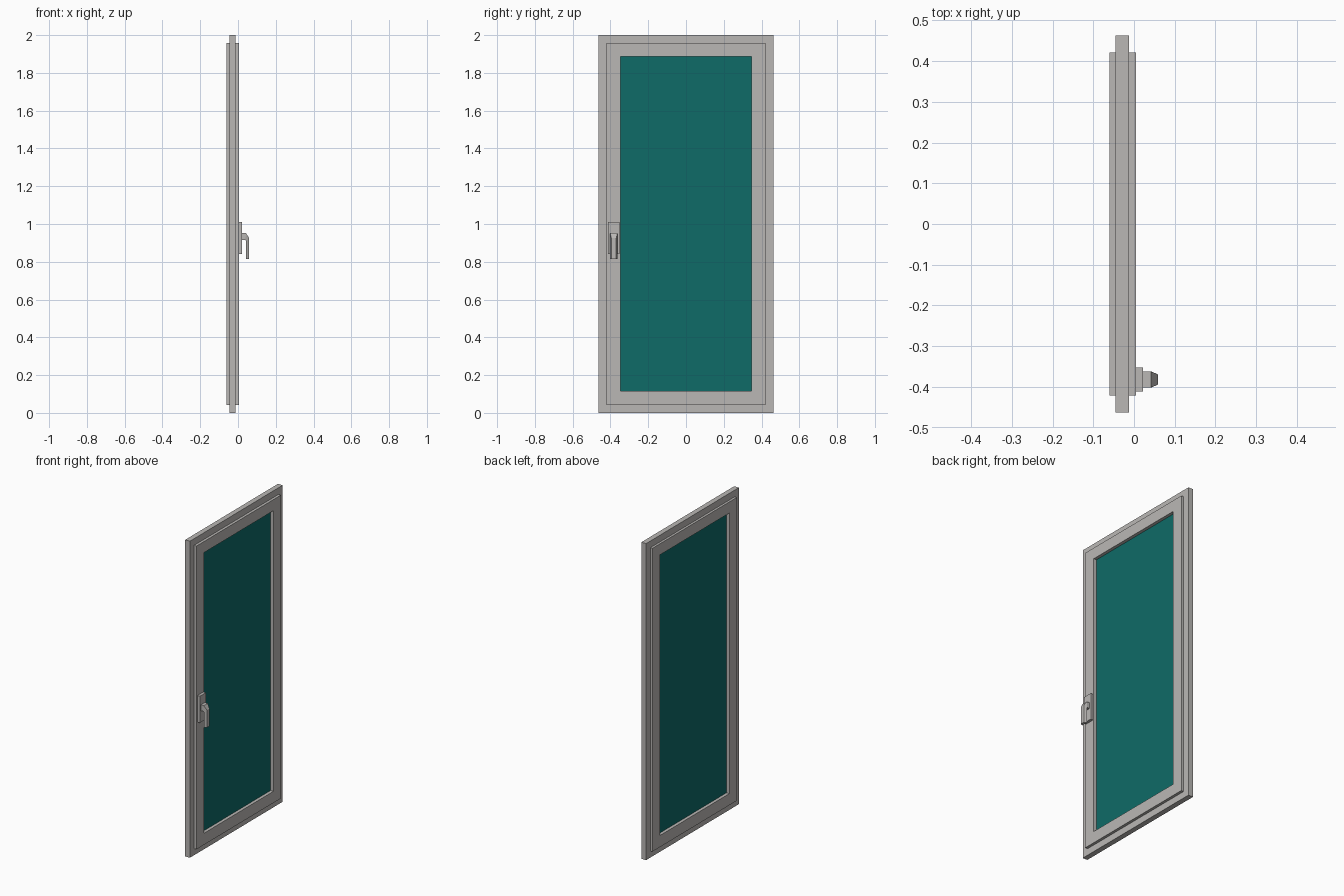
import bpy, bmesh

if "Cube" in bpy.data.objects:
    bpy.data.objects.remove(bpy.data.objects["Cube"])


def material(name, rgb):
    m = bpy.data.materials.new(name)
    m.diffuse_color = (*rgb, 1)
    m.use_nodes = True
    m.node_tree.nodes["Principled BSDF"].inputs["Base Color"].default_value = m.diffuse_color
    return m


GREY = material("warm_grey", (0.49, 0.475, 0.46))
TEAL = material("teal_glass", (0.0045, 0.145, 0.135))


def loft(name, rings, mat, closed):
    """Skin a row of four-point rings; closed joins last to first, else cap the ends."""
    bm = bmesh.new()
    rows = [[bm.verts.new(p) for p in ring] for ring in rings]
    n = len(rows)
    for i in range(n if closed else n - 1):
        a, b = rows[i], rows[(i + 1) % n]
        for j in range(4):
            k = (j + 1) % 4
            bm.faces.new((a[j], a[k], b[k], b[j]))
    if not closed:
        bm.faces.new(rows[0])
        bm.faces.new(rows[-1])
    bmesh.ops.recalc_face_normals(bm, faces=bm.faces[:])
    me = bpy.data.meshes.new(name)
    bm.to_mesh(me)
    bm.free()
    me.materials.append(mat)
    ob = bpy.data.objects.new(name, me)
    bpy.context.collection.objects.link(ob)
    return ob


def rect(x, y0, y1, z0, z1):
    return [(x, y0, z0), (x, y1, z0), (x, y1, z1), (x, y0, z1)]


def box(name, x0, x1, y0, y1, z0, z1, mat):
    return loft(name, [rect(x, y0, y1, z0, z1) for x in (x0, x1)], mat, False)


def border(name, x0, x1, outer, inner, mat):
    """Rectangular ring; outer and inner are (half width, bottom, top)."""
    loops = [(x0, outer), (x1, outer), (x1, inner), (x0, inner)]
    return loft(name, [rect(x, -w, w, lo, hi) for x, (w, lo, hi) in loops], mat, True)


# Fixed frame, opening sash and glazing
SASH = (0.421, 0.042, 1.958)
OPENING = (0.347, 0.115, 1.888)
border("outer_frame", -0.045, -0.012, (0.463, 0, 2), SASH, GREY)
border("sash", -0.06, 0.005, SASH, OPENING, GREY)
w, lo, hi = OPENING
box("glass_pane", -0.04, -0.015, -w, w, lo, hi, TEAL)

# Handle back plate
HY = -0.382
box("handle_plate", 0.005, 0.022, HY - 0.03, HY + 0.03, 0.842, 1.01, GREY)

# Bent lever: each station is inner (x, z), outer (x, z), outer half width
HALF = 0.0195
stations = [
    ((0.022, 0.915), (0.022, 0.952), HALF),
    ((0.040, 0.915), (0.042, 0.952), HALF),
    ((0.043, 0.908), (0.059, 0.925), 0.0125),
    ((0.043, 0.815), (0.059, 0.815), 0.0125),
]
rings = [[(a[0], HY - HALF, a[1]), (a[0], HY + HALF, a[1]),
          (b[0], HY + h, b[1]), (b[0], HY - h, b[1])] for a, b, h in stations]
loft("handle_lever", rings, GREY, False)
